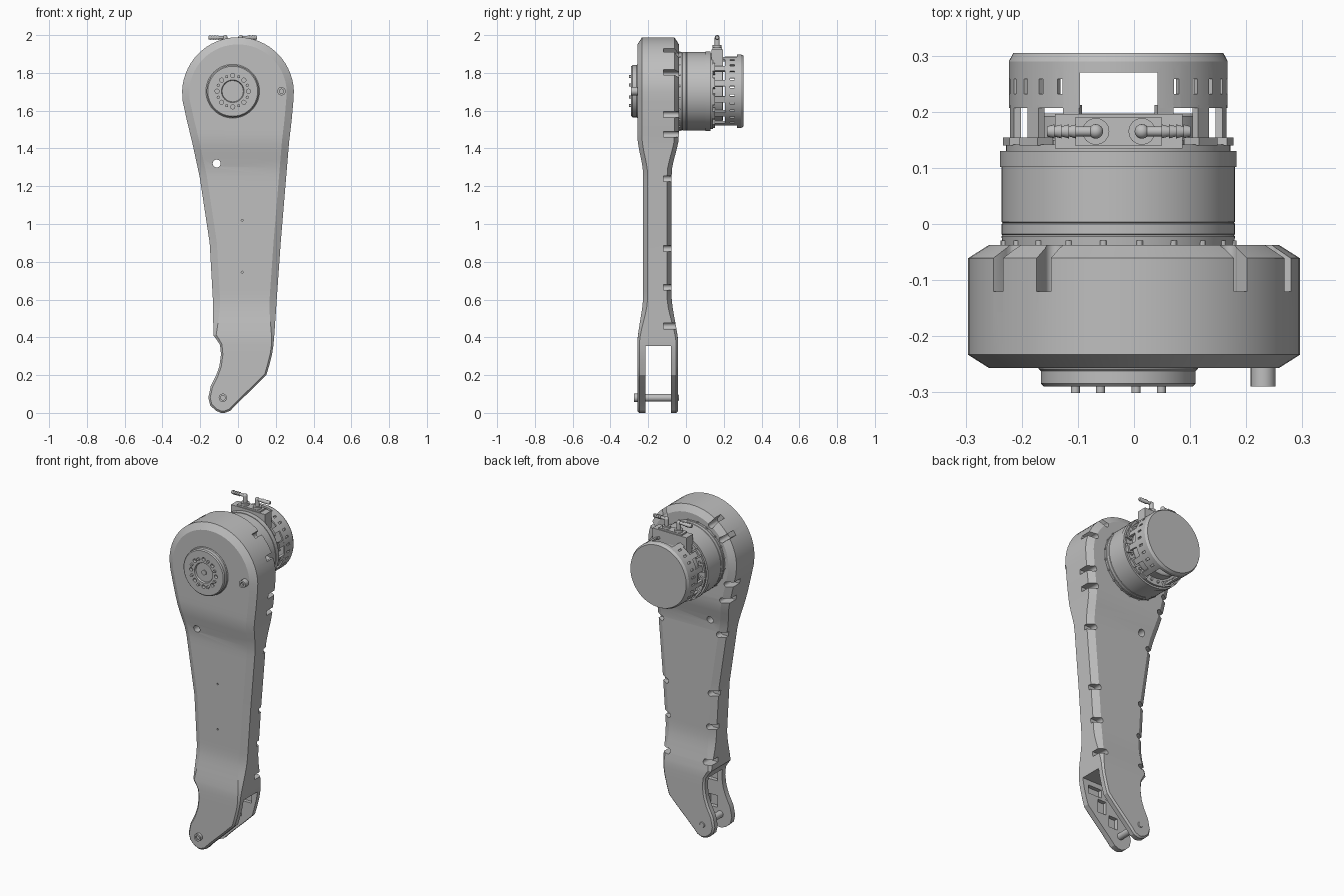
import bpy, bmesh, math
from mathutils import Matrix, Vector

cube = bpy.data.objects.get("Cube")
if cube:
    bpy.data.objects.remove(cube, do_unlink=True)

grey = bpy.data.materials.new("machined_grey")
grey.use_nodes = True
COLOUR = (0.52, 0.52, 0.52, 1)
grey.diffuse_color = COLOUR
grey.node_tree.nodes["Principled BSDF"].inputs["Base Color"].default_value = COLOUR

AXIS_X, AXIS_Z = -0.028, 1.703      # motor axis, parallel to y
PIN_X, PIN_Z = -0.08, 0.08          # lower joint pin


def finish(name, bm):
    bmesh.ops.recalc_face_normals(bm, faces=bm.faces)
    if bm.calc_volume(signed=True) < 0:
        bmesh.ops.reverse_faces(bm, faces=bm.faces)
    mesh = bpy.data.meshes.new(name)
    bm.to_mesh(mesh)
    bm.free()
    mesh.materials.append(grey)
    obj = bpy.data.objects.new(name, mesh)
    bpy.context.collection.objects.link(obj)
    return obj


def activate(obj):
    bpy.ops.object.select_all(action='DESELECT')
    obj.select_set(True)
    bpy.context.view_layer.objects.active = obj


def smooth(obj):
    activate(obj)
    bpy.ops.object.shade_smooth_by_angle(angle=math.radians(25))
    return obj


def add_rod(bm, a, b, r, seg=16, r2=None):
    a, b = Vector(a), Vector(b)
    turn = (b - a).to_track_quat('Z', 'Y').to_matrix().to_4x4()
    bmesh.ops.create_cone(bm, cap_ends=True, segments=seg, radius1=r,
                          radius2=r if r2 is None else r2, depth=(b - a).length,
                          matrix=Matrix.Translation((a + b) / 2) @ turn)


def add_box(bm, centre, size, angle=0):
    """Box whose local x axis is turned by angle in the xz plane."""
    bmesh.ops.create_cube(bm, size=1, matrix=Matrix.Translation(centre)
                          @ Matrix.Rotation(-angle, 4, 'Y') @ Matrix.Diagonal((*size, 1)))


def span_box(bm, low, high):
    low, high = Vector(low), Vector(high)
    add_box(bm, (low + high) / 2, high - low)


def lathe(name, profile, seg=72, x=AXIS_X, z=AXIS_Z):
    """Turn (radius, y) points about an axis along y."""
    bm = bmesh.new()
    rings = [[bm.verts.new((x + r * math.cos(t * math.tau / seg), y,
                            z + r * math.sin(t * math.tau / seg)))
              for t in range(seg)] for r, y in profile]
    for low, high in zip(rings, rings[1:]):
        for t in range(seg):
            n = (t + 1) % seg
            bm.faces.new((low[t], low[n], high[n], high[t]))
    bmesh.ops.remove_doubles(bm, verts=bm.verts, dist=1e-5)
    return smooth(finish(name, bm))


def volume(mesh):
    bm = bmesh.new()
    bm.from_mesh(mesh)
    result = bm.calc_volume()
    bm.free()
    return result


def cut(target, bm):
    """Subtract bm, trying a second solver if the first loses the part."""
    cutter = finish("cutter", bm)
    cutter.hide_render = True
    whole = target.data.copy()
    for solver in ('EXACT', 'MANIFOLD'):
        mod = target.modifiers.new("cut", 'BOOLEAN')
        mod.operation, mod.solver, mod.object = 'DIFFERENCE', solver, cutter
        activate(target)
        bpy.ops.object.modifier_apply(modifier=mod.name)
        if volume(target.data) > volume(whole) / 2:
            break
        target.modifiers.clear()
        target.data = whole.copy()
    bpy.data.objects.remove(cutter, do_unlink=True)


def around(radius, count, start=0):
    for i in range(count):
        a = start + i * math.tau / count
        yield AXIS_X + radius * math.cos(a), AXIS_Z + radius * math.sin(a), a


def ramp(z, a, b):
    t = min(max((z - a) / (b - a), 0), 1)
    return t * t * (3 - 2 * t)


# Leg housing: height, left edge and right edge of the outline
keys = [(0, -.09, -.07), (.012, -.118, -.04), (.04, -.147, -.014), (.08, -.157, .027),
        (.14, -.145, .09), (.2, -.115, .15), (.25, -.098, .165), (.31, -.09, .18),
        (.36, -.095, .188), (.39, -.115, .19), (.41, -.13, .192), (.6, -.133, .205),
        (.9, -.15, .226), (1.25, -.203, .255), (1.43, -.242, .27), (1.55, -.271, .284),
        (1.65, -.293, .293)]
rows = []
for low, high in zip(keys, keys[1:]):
    steps = max(1, round((high[0] - low[0]) / 0.04))
    rows += [tuple(p + (q - p) * i / steps for p, q in zip(low, high)) for i in range(steps)]
rows.append(keys[-1])
HEAD_Z, HEAD_R = 1.693, 0.296
for step in range(15):
    a = math.radians(2 + step * 6)
    half = HEAD_R * math.cos(a)
    rows.append((HEAD_Z + HEAD_R * math.sin(a), -half, half))

outline = [Vector((l, z)) for z, l, r in rows] + [Vector((r, z)) for z, l, r in reversed(rows)]
bm = bmesh.new()
sections = []
for i, p in enumerate(outline):
    t = (outline[(i + 1) % len(outline)] - outline[i - 1]).normalized()
    z = p.y
    waist = ramp(z, .36, .62) * (1 - ramp(z, 1.26, 1.46))
    front = -.257 + .03 * waist
    back = -.042 - .034 * waist + .005 * ramp(z, 1.3, 1.5)
    chamfer = .01 + .028 * ramp(z, .34, .6)
    drop = .01 + .014 * ramp(z, .34, .6)
    inner = p + Vector((t.y, -t.x)) * chamfer
    sections.append([bm.verts.new(v) for v in (
        (inner.x, front, inner.y), (p.x, front + drop, z),
        (p.x, back - drop, z), (inner.x, back, inner.y))])
count = len(sections)
for i in range(count):
    a, b = sections[i], sections[(i + 1) % count]
    for k in range(3):
        bm.faces.new((a[k], a[k + 1], b[k + 1], b[k]))
for i in range(len(rows) - 1):
    ring = [sections[j] for j in (i, i + 1, count - 2 - i, count - 1 - i)]
    bm.faces.new([s[0] for s in ring])
    bm.faces.new([s[3] for s in reversed(ring)])
housing = finish("leg_housing", bm)

# Fork gap
fork = bmesh.new()
span_box(fork, (-.5, -.214, -.2), (.5, -.08, .355))
cut(housing, fork)

# Through hole and small front holes
holes = bmesh.new()
add_rod(holes, (-.113, -.4, 1.32), (-.113, .2, 1.32), .021, 24)
for z in (1.02, .745):
    add_rod(holes, (.022, -.4, z), (.022, -.2, z), .005)
cut(housing, holes)

# Screw notches along both edges, each with a rounded inner end
notches = []
for z in (1.58, 1.475, 1.24, .87, .665, .46):
    row = min(rows, key=lambda r: abs(r[0] - z))
    notches += [(row[1], z, math.pi), (row[2], z, 0)]
for degrees in (22, 50, 123, 145):
    a = math.radians(degrees)
    notches.append((HEAD_R * math.cos(a), HEAD_Z + HEAD_R * math.sin(a), a))
slots, ends = bmesh.new(), bmesh.new()
for x, z, a in notches:
    add_box(slots, (x, -.06, z), (.07, .12, .03), a)
    ix, iz = x - .036 * math.cos(a), z - .036 * math.sin(a)
    add_rod(ends, (ix, -.122, iz), (ix, 0, iz), .017)
cut(housing, slots)
cut(housing, ends)

# Weight saving pockets inside the fork cheeks
pockets = bmesh.new()
for x, z, w, h in ((-.03, .15, .06, .07), (.05, .22, .06, .08), (.1, .3, .09, .05), (-.02, .3, .08, .05)):
    span_box(pockets, (x - w / 2, -.238, z - h / 2), (x + w / 2, -.2, z + h / 2))
    span_box(pockets, (x - w / 2, -.1, z - h / 2), (x + w / 2, -.06, z + h / 2))
cut(housing, pockets)
smooth(housing)

# Lower joint pin and its collar
lathe("joint_pin", [(0, -.268), (.012, -.268), (.012, -.276), (.022, -.276), (.022, -.25),
                    (.02, -.25), (.02, -.045), (.014, -.038), (0, -.038)], 32, PIN_X, PIN_Z)

# Front output flange with sockets and bolts
flange = lathe("output_flange", [(0, -.24), (.142, -.24), (.142, -.258), (.138, -.262), (.138, -.284),
                                 (.132, -.29), (.06, -.29), (.056, -.281), (0, -.281)])
bm = bmesh.new()
for x, z, a in around(.083, 8):
    add_rod(bm, (x, -.31, z), (x, -.272, z), .011)
cut(flange, bm)
smooth(flange)
bm = bmesh.new()
for x, z, a in around(.083, 8, math.pi / 8):
    add_rod(bm, (x, -.285, z), (x, -.301, z), .008)
add_rod(bm, (AXIS_X, -.27, AXIS_Z), (AXIS_X, -.288, AXIS_Z), .016, 6)
smooth(finish("flange_bolts", bm))

# Stop peg beside the flange
lathe("stop_peg", [(0, -.24), (.022, -.24), (.022, -.29), (.011, -.29), (.011, -.275), (0, -.275)],
      24, .23, AXIS_Z)

# Motor drum with seams and rear rim
lathe("motor_drum", [(0, -.06), (.204, -.06), (.208, -.022), (.206, -.02), (.208, -.018),
                     (.208, 0), (.206, .002), (.208, .004), (.208, .102), (.211, .102),
                     (.211, .13), (.2, .13), (.2, .142), (.158, .142), (.158, .192),
                     (.15, .197), (0, .197)])
bm = bmesh.new()
for x, z, a in around(.206, 20, .13):
    add_rod(bm, (x, -.045, z), (x, -.029, z), .006, 12)
for x, z, a in around(.178, 24, .13):
    add_rod(bm, (x, .14, z), (x, .15, z), .008, 12)
smooth(finish("motor_screws", bm))

# Rear cover: hollow cap with vents and a window through top and bottom
cap = lathe("rear_cover", [(0, .305), (.187, .305), (.195, .29), (.195, .207),
                           (.185, .207), (.185, .29), (0, .29)])
bm = bmesh.new()
span_box(bm, (-.096, .15, 1.4), (.042, .27, 2))
for x, z, a in around(.19, 28, math.pi / 28):
    if abs(x - AXIS_X) > .085:
        add_box(bm, (x, .245, z), (.05, .026, .011), a)
cut(cap, bm)
smooth(cap)

# Posts and feet carrying the cover
bm = bmesh.new()
for x, z, a in around(.188, 14, math.pi / 14):
    if abs(x - AXIS_X) > .08:
        add_box(bm, (x, .175, z), (.013, .075, .032), a)
        add_box(bm, (x, .147, z), (.034, .014, .052), a)
finish("cover_posts", bm)

# Coolant manifold and two hose elbows, pointing outwards
bm = bmesh.new()
span_box(bm, (-.141, .135, 1.82), (.086, .196, 1.925))
span_box(bm, (-.105, .14, 1.9), (.05, .19, 1.934))
finish("manifold_block", bm)
for side, x in ((-1, -.068), (1, .014)):
    bm = bmesh.new()
    y, top = .165, 1.987
    add_rod(bm, (x, y, 1.92), (x, y, 1.948), .024)
    add_rod(bm, (x, y, 1.94), (x, y, top), .013)
    bmesh.ops.create_uvsphere(bm, u_segments=16, v_segments=10, radius=.013,
                              matrix=Matrix.Translation((x, y, top)))
    add_rod(bm, (x, y, top), (x + side * .085, y, top), .009)
    for i in range(4):
        start = x + side * (.035 + i * .013)
        add_rod(bm, (start, y, top), (start + side * .013, y, top), .0125, 16, .009)
    smooth(finish("hose_elbow_left" if side > 0 else "hose_elbow_right", bm))
